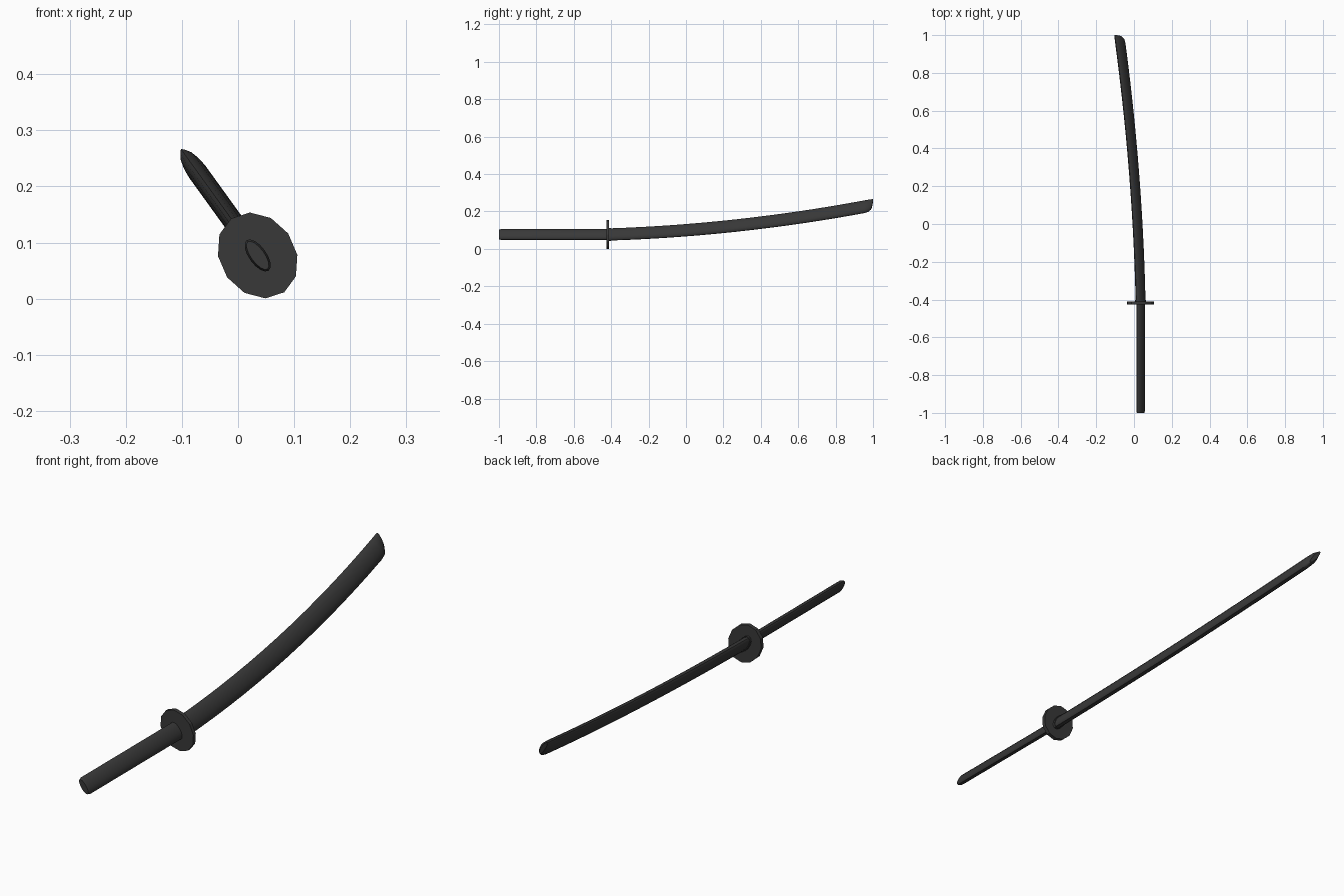
import bpy, bmesh, math

if "Cube" in bpy.data.objects:
    bpy.data.objects.remove(bpy.data.objects["Cube"])

ROLL = math.radians(35.8)            # sword is rolled about its length
OX, OZ = 0.035, 0.077                # handle axis
DARK = bpy.data.materials.new("dark_grey")
DARK.diffuse_color = (0.04, 0.04, 0.04, 1)
DARK.use_nodes = True
DARK.node_tree.nodes["Principled BSDF"].inputs["Base Color"].default_value = DARK.diffuse_color


def place(u, v, y):
    """u = towards the spine, v = sideways, y = along the sword."""
    s, c = math.sin(ROLL), math.cos(ROLL)
    return (OX - u * s + v * c, y, OZ + u * c + v * s)


def loft(name, stations, sides, smooth=True):
    """Skin elliptical rings: (y, centre u, half height, half width, slant)."""
    bm = bmesh.new()
    rings = []
    for y, cu, a, b, slant in stations:
        ring = []
        for i in range(sides):
            t = 2 * math.pi * i / sides
            lean = slant * ((1 - math.cos(t)) / 2) ** 2
            ring.append(bm.verts.new(place(cu + a * math.cos(t), b * math.sin(t), y - lean)))
        rings.append(ring)
    for r0, r1 in zip(rings, rings[1:]):
        for i in range(sides):
            j = (i + 1) % sides
            bm.faces.new((r0[i], r0[j], r1[j], r1[i]))
    bm.faces.new(rings[0])
    bm.faces.new(rings[-1])
    bmesh.ops.recalc_face_normals(bm, faces=bm.faces)
    mesh = bpy.data.meshes.new(name)
    bm.to_mesh(mesh)
    bm.free()
    obj = bpy.data.objects.new(name, mesh)
    bpy.context.collection.objects.link(obj)
    mesh.materials.append(DARK)
    if smooth:
        bpy.context.view_layer.objects.active = obj
        obj.select_set(True)
        bpy.ops.object.shade_smooth_by_angle(angle=math.radians(35))
        obj.select_set(False)
    return obj


def bend(y):
    """Curve of the blade's centre line."""
    t = y + 0.41
    return 0.04 * t + 0.069 * t * t


# Handle with a slightly rounded butt
loft("handle", [(-1.0, 0, 0.030, 0.012, 0), (-0.99, 0, 0.0335, 0.0155, 0),
                (-0.415, 0, 0.0335, 0.0155, 0)], 16)

# Twelve-sided oval guard
loft("guard", [(-0.426, 0, 0.081, 0.067, 0), (-0.411, 0, 0.081, 0.067, 0)], 12, smooth=False)

# Collar between guard and blade
loft("collar", [(-0.414, 0, 0.040, 0.021, 0), (-0.402, 0, 0.040, 0.021, 0)], 16)

# Curved blade, ending in a slanted tip
N = 14
blade = []
for k in range(N + 1):
    y = -0.412 + (0.955 + 0.412) * k / N
    blade.append((y, bend(y), 0.038 + 0.002 * k / N, 0.018, 0))
blade.append((0.985, bend(0.985), 0.040, 0.0165, 0.012))
blade.append((1.0, bend(1.0) + 0.005, 0.035, 0.008, 0.012))
loft("blade", blade, 16)
